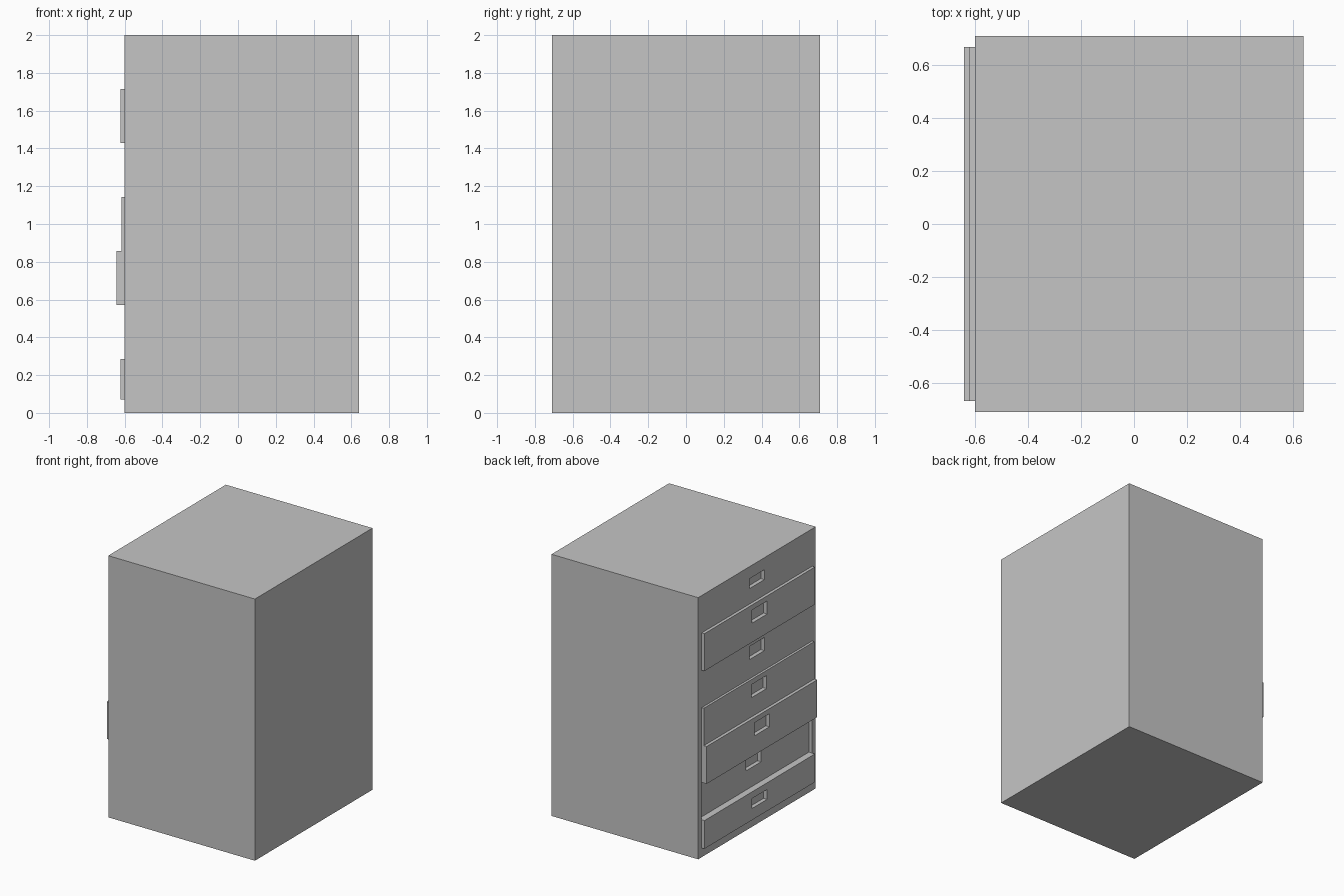
import bpy
import bmesh
from mathutils import Vector

if "Cube" in bpy.data.objects:
    bpy.data.objects.remove(bpy.data.objects["Cube"], do_unlink=True)

# One plain grey for the whole cabinet
grey = bpy.data.materials.new("light_grey")
grey.use_nodes = True
grey.diffuse_color = (0.56, 0.56, 0.56, 1)
grey.node_tree.nodes["Principled BSDF"].inputs["Base Color"].default_value = (0.56, 0.56, 0.56, 1)


def recessed_box(name, low, high, hole_y, hole_z, depth):
    """Box with a rectangular pocket sunk into its -x face."""
    bm = bmesh.new()
    bmesh.ops.create_cube(bm, size=1)
    low, high = Vector(low), Vector(high)
    bmesh.ops.scale(bm, vec=high - low, verts=bm.verts)
    bmesh.ops.translate(bm, vec=(low + high) / 2, verts=bm.verts)

    # Cut the pocket outline into the drawer face
    cuts = [((0, y, 0), (0, 1, 0)) for y in hole_y] + [((0, 0, z), (0, 0, 1)) for z in hole_z]
    for point, normal in cuts:
        bmesh.ops.bisect_plane(bm, geom=bm.verts[:] + bm.edges[:] + bm.faces[:],
                               plane_co=point, plane_no=normal)
    centre = Vector((low.x, sum(hole_y) / 2, sum(hole_z) / 2))
    face = min(bm.faces, key=lambda f: (f.calc_center_median() - centre).length)

    # Push the pocket floor inwards
    result = bmesh.ops.extrude_face_region(bm, geom=[face])
    floor = [v for v in result["geom"] if isinstance(v, bmesh.types.BMVert)]
    bmesh.ops.translate(bm, vec=(depth, 0, 0), verts=floor)
    if face.is_valid:
        bmesh.ops.delete(bm, geom=[face], context="FACES_ONLY")
    bmesh.ops.recalc_face_normals(bm, faces=bm.faces)

    mesh = bpy.data.meshes.new(name)
    bm.to_mesh(mesh)
    bm.free()
    mesh.materials.append(grey)
    obj = bpy.data.objects.new(name, mesh)
    bpy.context.collection.objects.link(obj)
    return obj


FRONT, BACK = -0.6, 0.64
HALF_W, OPEN_W = 0.71, 0.667
HEIGHT, RIM = 2.0, 0.07
PITCH = HEIGHT / 7

# Open carcass
recessed_box("carcass", (FRONT, -HALF_W, 0), (BACK, HALF_W, HEIGHT),
             (-OPEN_W, OPEN_W), (RIM, HEIGHT - RIM), BACK - FRONT - 0.05)

# Drawers from bottom to top: how far each one is pulled out
pulled_out = [0.023, -0.028, 0.042, 0.018, 0, 0.023, 0]
for i, pull in enumerate(pulled_out):
    bottom = max(i * PITCH, RIM)
    top = min((i + 1) * PITCH, HEIGHT - RIM)
    grip_h = 0.35 * (top - bottom)
    grip_z = top - (0.06 if i == 6 else 0.089)
    recessed_box(f"drawer_{i + 1}", (FRONT - pull, -OPEN_W, bottom),
                 (BACK - 0.1 - pull, OPEN_W, top),
                 (-0.09, 0.09), (grip_z - grip_h / 2, grip_z + grip_h / 2), 0.03)
